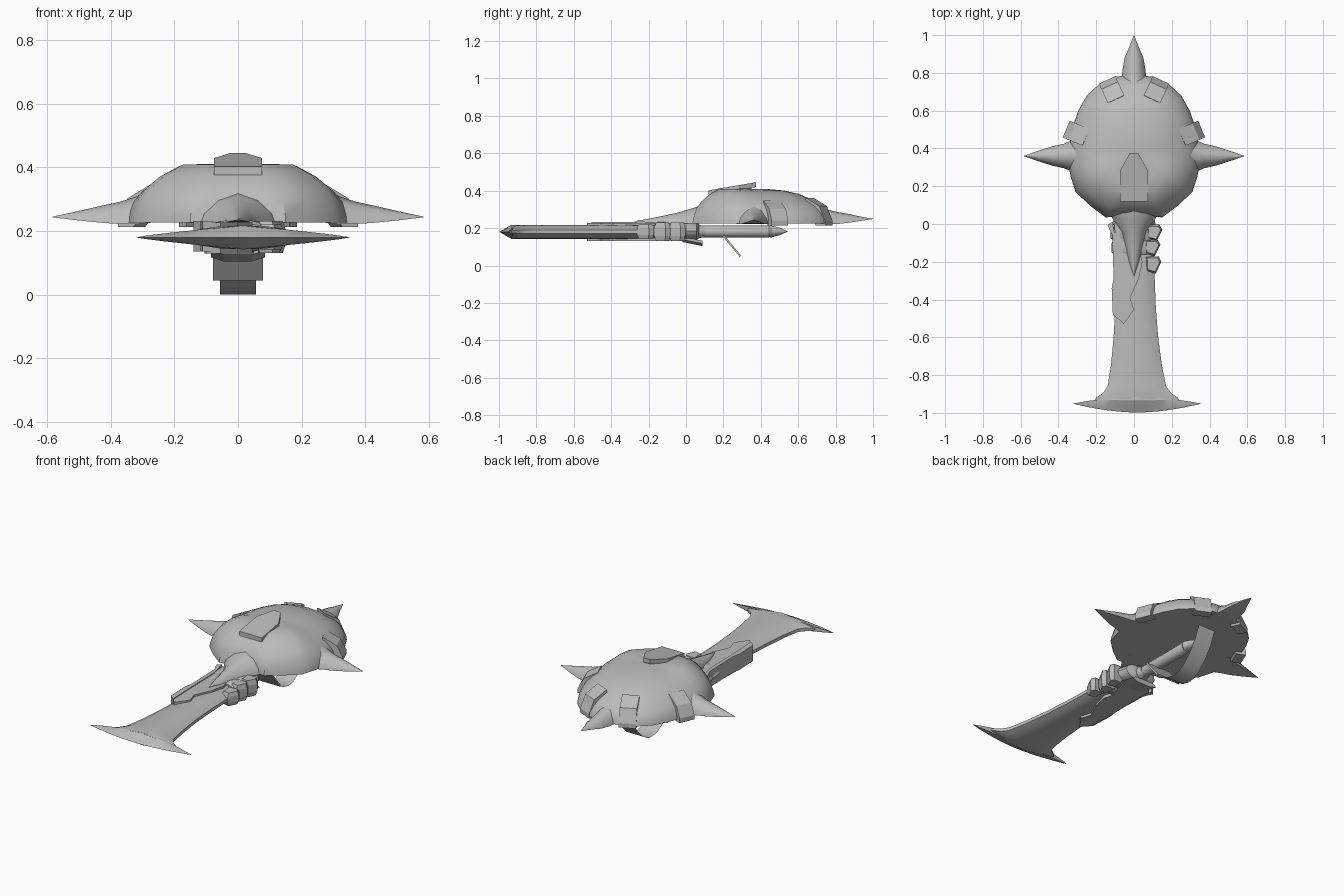
import bpy, bmesh, math
from mathutils import Vector

if "Cube" in bpy.data.objects:
    bpy.data.objects.remove(bpy.data.objects["Cube"])

metal = bpy.data.materials.new("grey_metal")
metal.diffuse_color = (0.5, 0.5, 0.5, 1)
metal.use_nodes = True
metal.node_tree.nodes["Principled BSDF"].inputs["Base Color"].default_value = metal.diffuse_color


def finish(name, bm, smooth=None):
    bmesh.ops.remove_doubles(bm, verts=bm.verts, dist=1e-5)
    bmesh.ops.recalc_face_normals(bm, faces=bm.faces)
    me = bpy.data.meshes.new(name)
    bm.to_mesh(me)
    bm.free()
    ob = bpy.data.objects.new(name, me)
    bpy.context.collection.objects.link(ob)
    me.materials.append(metal)
    if smooth:
        bpy.ops.object.select_all(action='DESELECT')
        ob.select_set(True)
        bpy.context.view_layer.objects.active = ob
        bpy.ops.object.shade_smooth_by_angle(angle=math.radians(smooth))
    return ob


def loft(name, sections, smooth=None):
    """Skin equal-length closed sections and cap both ends."""
    bm = bmesh.new()
    rings = [[bm.verts.new(p) for p in s] for s in sections]
    n = len(rings[0])
    for a, b in zip(rings, rings[1:]):
        for i in range(n):
            j = (i + 1) % n
            bm.faces.new((a[i], a[j], b[j], b[i]))
    bm.faces.new(rings[0])
    bm.faces.new(rings[-1])
    bmesh.ops.dissolve_degenerate(bm, dist=1e-5, edges=bm.edges)
    return finish(name, bm, smooth)


def slab(name, outline, z0, z1, inset=0.0, bevel=.15):
    """Flat plate from an xy outline, with both rims pulled in for a bevel."""
    if not inset:
        return loft(name, [[(x, y, z) for x, y in outline] for z in (z0, z1)])
    cx = sum(p[0] for p in outline) / len(outline)
    cy = sum(p[1] for p in outline) / len(outline)
    d = (z1 - z0) * bevel
    return loft(name, [[(cx + (x - cx) * s, cy + (y - cy) * s, z) for x, y in outline]
                       for z, s in ((z0, 1 - inset), (z0 + d, 1), (z1 - d, 1), (z1, 1 - inset))])


def tube(name, stations, z, sides=20, smooth=35):
    """Round part along y; stations are (y, half width, half height)."""
    ang = [2 * math.pi * i / sides for i in range(sides)]
    return loft(name, [[(a * math.cos(t), y, z + b * math.sin(t)) for t in ang]
                       for y, a, b in stations], smooth)


# --- Shield dome: half outline mirrored, then shrunk upward, fuller at the front
half = [(0, .04), (.08, .04), (.15, .035), (.23, .095), (.31, .17), (.335, .25), (.35, .32),
        (.345, .40), (.33, .50), (.295, .60), (.25, .68), (.18, .745), (.10, .78), (0, .79)]
rim = half + [(-x, y) for x, y in half[-2:0:-1]]
levels = [(1, .226), (.99, .250), (.94, .285), (.86, .318), (.73, .352),
          (.56, .383), (.38, .401), (.2, .408), (.04, .410)]


def dome_ring(k, z):
    ring = []
    for x, y in rim:
        front = min(1, max(0, (.36 - y) / .15))
        ring.append((x * k, .36 + (y - .36) * k, z + .10 * front * k ** 2 * (1 - k) * (k < .98)
                     + .012 * front * (.5 < k < .95)))
    return ring


loft("shield_dome", [dome_ring(k, z) for k, z in levels], 38)


# --- Spikes around the rim: (distance from shield centre, half width, top, bottom)
def spike(name, angle, stations):
    d = Vector((math.cos(angle), math.sin(angle), 0))
    s = Vector((-d.y, d.x, 0))
    c = Vector((0, .36, 0))
    secs = []
    for r, w, t, b in stations:
        prof = [(-1, 0), (-.9, .35), (-.5, .8), (0, 1), (.5, .8), (.9, .35), (1, 0)]
        secs.append([c + d * r + s * (w * u) + Vector((0, 0, b + (t - b) * v)) for u, v in prof])
    loft(name, secs, 50)


side = [(.18, .07, .370, .230), (.25, .095, .345, .228), (.32, .088, .308, .222),
        (.37, .065, .292, .222), (.43, .052, .279, .226), (.50, .030, .263, .233),
        (.583, .0008, .245, .243)]
spike("right_spike", 0, side)
spike("left_spike", math.pi, side)
spike("back_spike", math.pi / 2,
      [(.30, .070, .345, .228), (.36, .078, .312, .225), (.41, .066, .295, .222),
       (.46, .060, .284, .223), (.52, .050, .274, .230), (.57, .028, .262, .238),
       (.64, .0008, .25, .248)])
spike("front_spike", -math.pi / 2,
      [(.25, .11, .325, .230), (.29, .125, .318, .226), (.33, .115, .305, .224),
       (.40, .065, .284, .224), (.48, .045, .266, .227), (.56, .026, .250, .23),
       (.635, .0008, .237, .235)])

# --- Raised arch behind the front spike
arch = []
for i in range(9):
    t = math.pi * i / 8
    u, v = math.cos(t), math.sin(t) ** .7
    arch.append([(.15 * u, .035 + .04 * v, .226 + .095 * v), (.153 * u, .045 + .04 * v, .226 + .108 * v),
                 (.15 * u, .12 + .05 * v, .226 + .115 * v), (.13 * u, .12 + .05 * v, .225 + .08 * v)])
loft("front_arch", arch, 50)

# --- Four rim clamps bent over the dome edge
clamp_profile = [(-.058, .310), (-.054, .362), (.025, .318), (.058, .240), (.058, .213),
                 (.005, .213), (-.02, .26)]
for sx, side_name in ((1, "right"), (-1, "left")):
    for pos, centre, turn, drop in (("side", (.305, .480), 22.5, .015), ("back", (.118, .710), 65, 0)):
        a = math.radians(turn)
        d = Vector((sx * math.cos(a), math.sin(a), 0))
        s = Vector((-d.y, d.x, 0))
        c = Vector((sx * centre[0], centre[1], 0))
        secs = [[c + d * r + s * w + Vector((0, 0, z - drop * (z > .25))) for r, z in clamp_profile]
                for w in (-.048, .048)]
        loft(f"{side_name}_{pos}_clamp", secs)


# --- Sloping crest on the dome: two stacked pentagon plates
def crest(name, w, y0, y1, y2, top, thick):
    pts = [(-w, y0), (w, y0), (w, y1), (w * .3, y2), (-w * .3, y2), (-w, y1)]
    loft(name, [[(x, y, top + .17 * (y - .12) - h) for x, y in pts] for h in (thick, 0)])


crest("crest_base", .065, .13, .27, .35, .382, .045)
crest("crest_plate", .075, .12, .28, .375, .402, .026)

# --- Axe blade: long lens-section body flaring into a curved edge
blade = [(.03, 0, .085, .030), (-.10, .005, .10, .034), (-.30, .005, .105, .0375),
         (-.45, .008, .108, .0375), (-.60, .01, .118, .0375), (-.75, .013, .135, .0375),
         (-.86, .015, .155, .0375), (-.895, .016, .18, .0375)]
prof = [(-1, .25), (-.75, .68), (-.4, .93), (0, 1), (.4, .93), (.75, .68), (1, .25)]
prof += [(u, -v) for u, v in reversed(prof)]
secs = [[(cx + w * u, y, .18 + h * v) for u, v in prof] for y, cx, w, h in blade]
for y, w, k in ((-.918, .215, .3), (-.936, .225, .5)):
    secs.append([(.016 + w * u, y, .18 + .037 * v * (1 - k * abs(u))) for u, v in prof])
loft("blade_body", secs, 40)

# --- Curved cutting edge: crescent swept from corner to corner
edge = []
for i in range(21):
    u = -1 + i / 10
    q = abs(u)
    front = -.998 + .046 * q ** 1.8
    inner = -.918 - .033 * q ** 2
    back = max(-.895 - .056 * min(1, q * 1.15) ** .8, inner + .001)
    h = .0375 * (1 - q) ** .85 + .0005
    x = .016 + .335 * u
    mid = inner - .015 * (1 - q)
    edge.append([(x, front, .18), (x, mid, .18 + h), (x, back, .18 + h * .95),
                 (x, back, .18 - h * .95), (x, mid, .18 - h)])
loft("cutting_edge", edge, 30)

# --- Jagged guard plates clasping the blade
slab("left_guard", [(-.105, 0), (-.10, -.05), (-.106, -.33), (-.10, -.48), (-.055, -.53),
                    (0, -.455), (-.02, -.39), (.025, -.29), (.045, -.20), (.03, -.15),
                    (.05, -.05), (.04, .02), (-.08, .02)], .130, .227)
slab("left_guard_edge", [(-.14, -.005), (-.115, .01), (-.09, -.10), (-.085, -.35),
                         (-.08, -.505), (-.112, -.48), (-.118, -.34), (-.108, -.29), (-.115, -.06)],
     .136, .232)
for i, (x, y, l, h) in enumerate([(.105, -.045, .075, .05), (.095, -.125, .075, .05),
                                  (.10, -.215, .08, .039)]):
    slab(f"right_guard_{i + 1}", [(x - .04, y + l * .55), (x + .03, y + l * .55),
                                  (x + .045, y + l * .2), (x + .015, y - l * .6),
                                  (x - .035, y - l * .45)], .181 - h, .181 + h, .22, .28)

# --- Rounded collars joining the blade to the grip
tube("rear_collar", [(-.165, .105, .042), (-.15, .118, .052), (-.10, .118, .052), (-.085, .11, .046)], .184)
tube("middle_collar", [(-.09, .105, .045), (-.075, .125, .053), (-.02, .125, .053), (-.01, .105, .045)], .184)
tube("front_collar", [(-.015, .10, .044), (.0, .115, .052), (.055, .10, .048), (.07, .06, .036)], .184)
tube("collar_neck", [(.06, .045, .04), (.085, .04, .032), (.10, .034, .030)], .182)
loft("lower_bracket", [[(x, y, z - .2 * y) for x, z in
                        [(-.085, .135), (-.045, .122), (.045, .122), (.085, .135), (.06, .15), (-.06, .15)]]
                       for y in (-.02, .088)])

# --- Grip rod with pointed end
tube("grip_rod", [(.08, .030, .028), (.10, .032, .032), (.44, .032, .032), (.455, .026, .026)], .182)
tube("grip_point", [(.445, .030, .030), (.455, .038, .032), (.50, .024, .020), (.545, .0008, .0008)], .182)

# --- Forearm strap: thin band hanging under the shield, with a front flap
strap = [(.28, .06), (.31, .035), (.35, .012), (.40, .001), (.44, .006), (.49, .035),
         (.54, .085), (.585, .150), (.62, .228)]
bm = bmesh.new()
rows = [[bm.verts.new((x, y, z)) for x in (-.056, .056)] for y, z in strap]
for a, b in zip(rows, rows[1:]):
    bm.faces.new((a[0], a[1], b[1], b[0]))
finish("arm_strap", bm, 40)
loft("strap_flap", [[(x, y, z) for y, z in ((.195, .158), (.205, .162), (.295, .052), (.288, .045))]
                    for x in (-.078, .078)])
